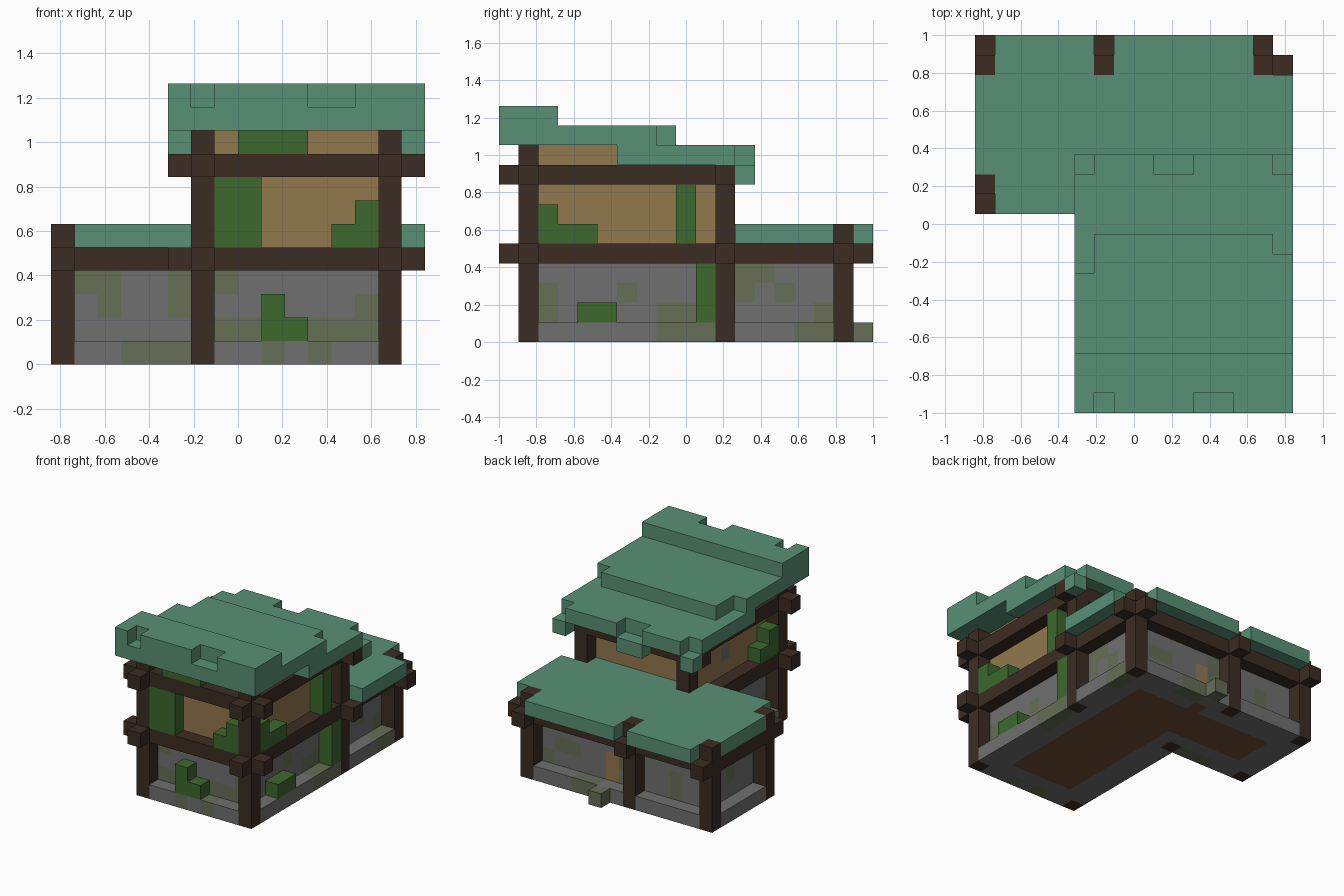
import bpy
import bmesh
from mathutils import Vector

if "Cube" in bpy.data.objects:
    bpy.data.objects.remove(bpy.data.objects["Cube"], do_unlink=True)

# Block grid: 16 x 19 blocks on plan
U = 2 / 19
ORIGIN = Vector((-8 * U, -1, 0))


def linear(c):
    c /= 255
    return c / 12.92 if c <= 0.04 else ((c + 0.055) / 1.055) ** 2.4


def material(name, *rgb):
    m = bpy.data.materials.new(name)
    m.use_nodes = True
    col = [linear(c) for c in rgb] + [1]
    m.diffuse_color = col
    bsdf = m.node_tree.nodes["Principled BSDF"]
    bsdf.inputs["Base Color"].default_value = col
    bsdf.inputs["Roughness"].default_value = 0.9
    return m


roof_green = material("roof_green", 88, 144, 117)
timber = material("dark_timber", 60, 44, 35)
plaster = material("tan_plaster", 146, 120, 78)
stone = material("grey_stone", 112, 112, 112)
moss = material("mossy_stone", 102, 110, 86)
leaf = material("leaf_green", 60, 104, 45)
planks = material("floor_brown", 112, 80, 54)

cells = {}   # block position -> part name
parts = {}   # part name -> material


def fill(part, mat, x, y, z):
    """Fill an inclusive range of blocks; a single number is one block thick."""
    parts[part] = mat
    spans = [(r, r) if isinstance(r, int) else r for r in (x, y, z)]
    for i in range(spans[0][0], spans[0][1] + 1):
        for j in range(spans[1][0], spans[1][1] + 1):
            for k in range(spans[2][0], spans[2][1] + 1):
                cells[i, j, k] = part


def carve(x, y, z):
    cells.pop((x, y, z), None)


# Stone plinth and plank floor
fill("stone_plinth", stone, (6, 14), (1, 11), 0)
fill("stone_plinth", stone, (0, 14), (11, 17), 0)
fill("plank_floor", planks, (8, 12), (3, 15), 0)
fill("plank_floor", planks, (2, 12), (13, 15), 0)
fill("plank_floor", planks, 8, 16, 0)

# Ground storey walls
fill("stone_walls", stone, (7, 13), (2, 11), (1, 4))
fill("stone_walls", stone, (1, 13), (12, 16), (1, 4))

# Moss on the front walls, right walls, back wall and side wall
fill("mossy_blocks", moss, (3, 5), 11, 0)
fill("mossy_blocks", moss, (1, 2), 12, 3)
fill("mossy_blocks", moss, 2, 12, 2)
fill("mossy_blocks", moss, 5, 12, (2, 3))
fill("mossy_blocks", moss, 7, 2, 3)
fill("mossy_blocks", moss, (7, 8), 2, 1)
fill("mossy_blocks", moss, (11, 13), 2, 1)
for x in (9, 11):
    fill("mossy_blocks", moss, x, 1, 0)
fill("mossy_blocks", moss, 13, 2, 2)
fill("mossy_blocks", moss, 13, 6, 2)
fill("mossy_blocks", moss, 13, (8, 9), 1)
fill("mossy_blocks", moss, 14, (8, 10), 0)
fill("mossy_blocks", moss, 13, 12, (2, 3))
fill("mossy_blocks", moss, 13, 13, 3)
fill("mossy_blocks", moss, 13, 14, 2)
fill("mossy_blocks", moss, 13, 16, 1)
fill("mossy_blocks", moss, 14, (15, 16), 0)
fill("mossy_blocks", moss, (11, 12), 16, 2)
fill("mossy_blocks", moss, 7, 16, (2, 3))
fill("mossy_blocks", moss, 3, 16, (1, 2))
fill("mossy_blocks", moss, (9, 10), 17, 0)
fill("mossy_blocks", moss, 1, 14, (2, 3))

# Back door and its step
fill("back_door", plaster, 8, 16, (1, 2))
fill("back_step", moss, 8, 18, 0)

# Upper storey and gable
fill("plaster_walls", plaster, (7, 13), (2, 10), (5, 8))
fill("plaster_walls", plaster, (7, 13), (2, 5), 9)
fill("side_opening", stone, 7, 6, 6)

# Low roof over the rear wing, trimmed round the post tops
fill("wing_roof", roof_green, (0, 5), (10, 11), 5)
fill("wing_roof", roof_green, (6, 14), 11, 5)
fill("wing_roof", roof_green, (0, 15), (12, 18), 5)
for x, y in ((0, 10), (0, 18), (6, 18), (14, 18), (15, 17), (15, 18)):
    carve(x, y, 5)

# Stepped tower roof with ragged edges
fill("tower_roof", roof_green, (5, 15), (6, 12), 9)
fill("tower_roof", roof_green, (5, 15), (0, 8), 10)
fill("tower_roof", roof_green, (5, 15), (0, 2), 11)
fill("plaster_walls", plaster, (7, 13), (2, 5), 9)
for x, y in ((15, 8), (5, 8), (5, 7)):
    carve(x, y, 10)
for x in (6, 11, 12):
    carve(x, 0, 11)
for x in (5, 9, 10, 15):
    carve(x, 12, 9)
    fill("tower_roof", roof_green, x, 12, 8)

# Beams with ends that stick out past the posts
fill("lower_beams", timber, (5, 15), 1, 4)
fill("lower_beams", timber, (0, 15), 11, 4)
fill("lower_beams", timber, (0, 15), 17, 4)
fill("lower_beams", timber, 0, (10, 18), 4)
fill("lower_beams", timber, 6, (0, 18), 4)
fill("lower_beams", timber, 14, (0, 18), 4)
for y in (1, 11):
    fill("upper_beams", timber, (5, 15), y, 8)
for x in (6, 14):
    fill("upper_beams", timber, x, (0, 11), 8)

# Posts
for x in (6, 14):
    fill("tower_posts", timber, x, 1, (0, 9))
    fill("tower_posts", timber, x, 11, (0, 8))
for x, y in ((0, 11), (0, 17), (6, 17), (14, 17)):
    fill("wing_posts", timber, x, y, (0, 5))

# Climbing plants on the front
fill("front_vines", leaf, 9, 1, (1, 2))
fill("front_vines", leaf, 10, 1, 1)
fill("front_vines", leaf, (7, 8), 1, (5, 7))
fill("front_vines", leaf, (12, 13), 1, 5)
fill("front_vines", leaf, 13, 1, 6)
fill("front_vines", leaf, (8, 10), 1, 9)

# Climbing plants on the sides
fill("side_vines", leaf, 14, (4, 5), 1)
fill("side_vines", leaf, 14, 10, (1, 3))
fill("side_vines", leaf, 14, (2, 4), 5)
fill("side_vines", leaf, 14, 2, 6)
fill("side_vines", leaf, 14, 9, (5, 7))
fill("side_vines", leaf, 6, 2, (5, 6))
fill("side_vines", leaf, 6, 3, 5)


def build(part, mat):
    """Make one object from the exposed block faces of a part."""
    bm = bmesh.new()
    for cell in [c for c, p in cells.items() if p == part]:
        for axis in range(3):
            for side in (-1, 1):
                n = Vector((0, 0, 0))
                n[axis] = side
                if tuple(int(a + b) for a, b in zip(cell, n)) in cells:
                    continue
                u = Vector((0, 0, 0))
                u[(axis + 1) % 3] = 1
                v = n.cross(u)
                mid = Vector(cell) + Vector((0.5, 0.5, 0.5)) + n / 2
                corners = [mid + (u * a + v * b) / 2
                           for a, b in ((-1, -1), (1, -1), (1, 1), (-1, 1))]
                bm.faces.new([bm.verts.new(c * U + ORIGIN) for c in corners])
    bmesh.ops.remove_doubles(bm, verts=bm.verts[:], dist=U / 100)
    mesh = bpy.data.meshes.new(part)
    bm.to_mesh(mesh)
    bm.free()
    mesh.materials.append(mat)
    bpy.context.collection.objects.link(bpy.data.objects.new(part, mesh))


for part, mat in parts.items():
    build(part, mat)
